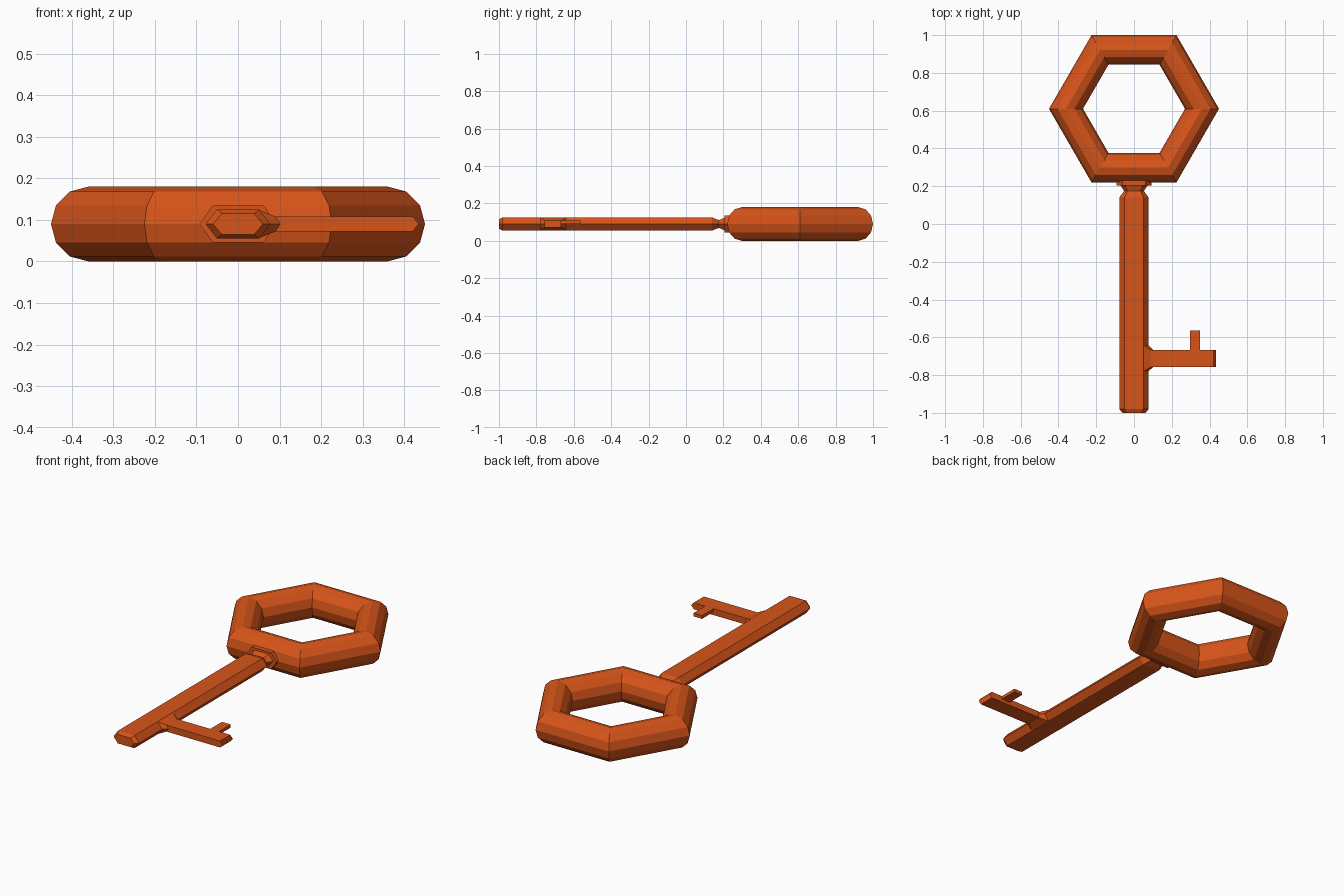
import bpy, bmesh
from math import pi, cos, sin

if "Cube" in bpy.data.objects:
    bpy.data.objects.remove(bpy.data.objects["Cube"])

MID = 0.09  # height of the key's middle plane

mat = bpy.data.materials.new("orange")
mat.diffuse_color = (0.68, 0.09, 0.01, 1)
mat.use_nodes = True
mat.node_tree.nodes["Principled BSDF"].inputs["Base Color"].default_value = mat.diffuse_color


def loft(name, rings, closed=False):
    """Skin a list of equal-length point rings into a flat-shaded object."""
    bm = bmesh.new()
    vs = [[bm.verts.new(p) for p in r] for r in rings]
    n = len(vs[0])
    pairs = list(zip(vs, vs[1:])) + ([(vs[-1], vs[0])] if closed else [])
    for a, b in pairs:
        for i in range(n):
            j = (i + 1) % n
            bm.faces.new((a[i], a[j], b[j], b[i]))
    if not closed:
        bm.faces.new(vs[0])
        bm.faces.new(vs[-1])
    bmesh.ops.recalc_face_normals(bm, faces=bm.faces)
    me = bpy.data.meshes.new(name)
    bm.to_mesh(me)
    bm.free()
    me.materials.append(mat)
    ob = bpy.data.objects.new(name, me)
    bpy.context.collection.objects.link(ob)
    return ob


# Hexagonal bow: six-sided ring with a twelve-sided section
bow = []
for k in range(6):
    a = k * pi / 3
    ring = []
    for m in range(12):
        t = m * pi / 6
        r = 0.36 + 0.09 * cos(t)
        ring.append((r * cos(a), 0.61 + r * sin(a), MID + 0.09 * sin(t)))
    bow.append(ring)
loft("bow", bow, closed=True)


# Shaft with chamfered tip, pinched neck and collar (y, half width, half height)
def hex_ring(y, w, h):
    f = w * 0.65
    return [(x, y, MID + z) for x, z in
            ((w, 0), (f, h), (-f, h), (-w, 0), (-f, -h), (f, -h))]


stations = [(-1, 0.06, 0.025), (-0.98, 0.078, 0.035), (0.14, 0.078, 0.035),
            (0.175, 0.052, 0.021), (0.205, 0.072, 0.033),
            (0.205, 0.093, 0.045), (0.245, 0.093, 0.045)]
loft("shaft", [hex_ring(*s) for s in stations])


# Bit arm growing out of the shaft side (flat x, ridge x, y range, half height)
def arm_ring(xf, xm, y0, y1, h):
    return [(xf, y0, MID + h), (xf, y1, MID + h), (xm, y1, MID),
            (xf, y1, MID - h), (xf, y0, MID - h), (xm, y0, MID)]


loft("bit_arm", [arm_ring(0.049, 0.076, -0.78, -0.64, 0.0345),
                 arm_ring(0.09, 0.102, -0.757, -0.667, 0.018),
                 arm_ring(0.42, 0.435, -0.757, -0.667, 0.018)])

# Small tooth on the upper half of the arm
loft("bit_tooth", [[(0.297, y, MID), (0.35, y, MID),
                    (0.35, y, MID + 0.018), (0.297, y, MID + 0.018)]
                   for y in (-0.667, -0.565)])
